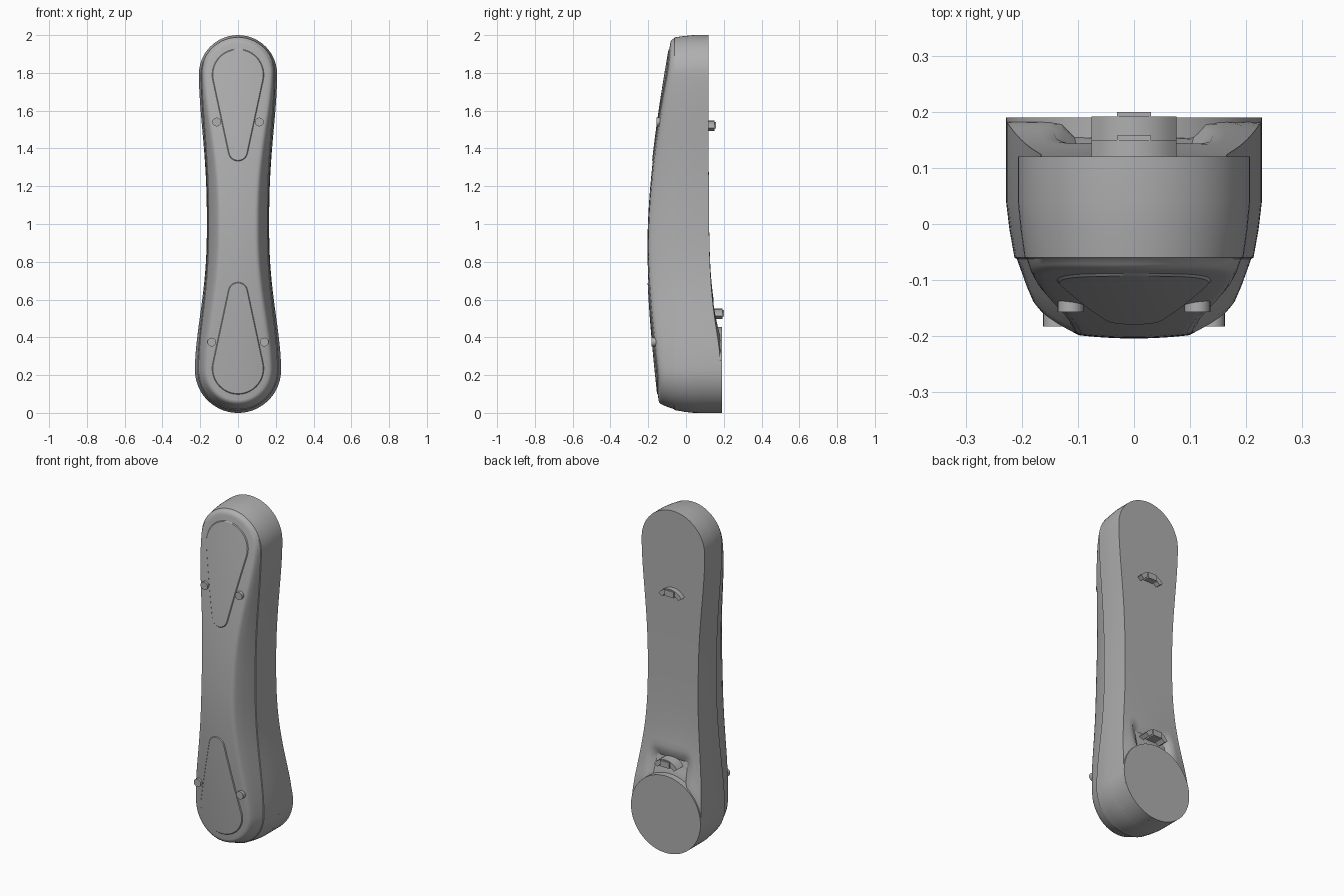
import bpy, bmesh
from math import sin, cos, pi, asin, exp, hypot, radians
from mathutils import Matrix

old = bpy.data.objects.get("Cube")
if old:
    bpy.data.objects.remove(old, do_unlink=True)

grey = bpy.data.materials.new("satin_grey")
grey.use_nodes = True
GREY = (0.43, 0.43, 0.43, 1)
grey.diffuse_color = GREY
grey.node_tree.nodes["Principled BSDF"].inputs["Base Color"].default_value = GREY

R_TOP, R_LOW, WAIST = 0.207, 0.228, 0.165
Z_TOP, Z_LOW, SEAM = 2 - R_TOP, R_LOW, -0.06


def finish(name, bm):
    bmesh.ops.remove_doubles(bm, verts=bm.verts, dist=1e-5)
    bmesh.ops.recalc_face_normals(bm, faces=bm.faces)
    me = bpy.data.meshes.new(name)
    bm.to_mesh(me)
    bm.free()
    me.materials.append(grey)
    ob = bpy.data.objects.new(name, me)
    bpy.context.collection.objects.link(ob)
    bpy.ops.object.select_all(action='DESELECT')
    ob.select_set(True)
    bpy.context.view_layer.objects.active = ob
    bpy.ops.object.shade_smooth_by_angle(angle=radians(32))
    return ob


def loft(name, sections, caps=False):
    """Join equal closed sections into one skin."""
    bm = bmesh.new()
    rows = [[bm.verts.new(p) for p in s] for s in sections]
    n = len(rows[0])
    for a, b in zip(rows, rows[1:]):
        for j in range(n):
            k = (j + 1) % n
            bm.faces.new((a[j], a[k], b[k], b[j]))
    if caps:
        bm.faces.new(rows[0])
        bm.faces.new(rows[-1])
    return finish(name, bm)


def cylinder(name, x, z, r, y0, y1, segs):
    bm = bmesh.new()
    m = Matrix.Translation((x, (y0 + y1) / 2, z)) @ Matrix.Rotation(pi / 2, 4, 'X')
    bmesh.ops.create_cone(bm, cap_ends=True, segments=segs, radius1=r,
                          radius2=r, depth=y1 - y0, matrix=m)
    return finish(name, bm)


def box(name, x0, x1, y0, y1, z0, z1):
    return loft(name, [[(x, y0, z0), (x, y1, z0), (x, y1, z1), (x, y0, z1)]
                       for x in (x0, x1)], caps=True)


def smooth(t):
    t = max(0.0, min(1.0, t))
    return t * t * (3 - 2 * t)


# Surface shapes
def front(x, z):
    d = z - 0.88
    bow = 0.179 * d * d / (1 + 0.664 * d) if d > 0 else 0.16 * d * d / (1 - d)
    return -0.204 + bow + 0.6 * x * x


def back(x, z):
    d = max(0, hypot(x, z - Z_LOW) - R_LOW)
    pocket = smooth((0.59 - z) / 0.05) * smooth((0.14 - abs(x)) / 0.04)
    return 0.12 + 0.063 * exp(-d / 0.165) - 0.028 * pocket


def outline(d_top, d_low, waist, arc=14, side=50):
    """Right half of the waisted outline, from bottom to top."""
    rt, rl = R_TOP - d_top, R_LOW - d_low
    pts = [(rl * cos(a), Z_LOW + rl * sin(a))
           for a in [-pi / 2 + pi / 2 * i / arc for i in range(arc)]]
    for i in range(side + 1):
        z = Z_LOW + (Z_TOP - Z_LOW) * i / side
        r, s = (rt, (z - 1) / (Z_TOP - 1)) if z > 1 else (rl, (1 - z) / (1 - Z_LOW))
        pts.append((waist + (r - waist) * smooth(s ** 1.3), z))
    pts += [(rt * cos(a), Z_TOP + rt * sin(a))
            for a in [pi / 2 * i / arc for i in range(1, arc + 1)]]
    pts[0], pts[-1] = (0, pts[0][1]), (0, pts[-1][1])
    return pts


# Main shell: rings from back edge to front rim
def flat(y):
    return lambda x, z: y


def toward_front(t):
    return lambda x, z: SEAM + t * (front(x, z) - SEAM)


rings = [
    (outline(0, 0, WAIST), back),
    (outline(0, 0, WAIST), flat(0.04)),
    (outline(0.005, 0.006, WAIST - 0.002), flat(-0.01)),
    (outline(0.012, 0.015, WAIST - 0.006), flat(SEAM)),
    (outline(0.016, 0.019, WAIST - 0.010), flat(SEAM - 0.002)),
    (outline(0.022, 0.036, WAIST - 0.032), toward_front(0.6)),
    (outline(0.029, 0.047, WAIST - 0.052), toward_front(0.88)),
    (outline(0.035, 0.055, WAIST - 0.060), toward_front(0.97)),
    (outline(0.045, 0.065, WAIST - 0.070), front),
]
COLS = 20
across = [-1 + 2 * k / COLS for k in range(COLS + 1)]
sections = []
for i in range(len(rings[0][0])):
    bx, bz = rings[0][0][i]
    fx, fz = rings[-1][0][i]
    sec = [(u * bx, back(u * bx, bz), bz) for u in across]
    wall = [(p[i][0], f(*p[i]), p[i][1]) for p, f in rings[1:-1]]
    sec += wall
    sec += [(-u * fx, front(u * fx, fz), fz) for u in across]
    sec += [(-x, y, z) for x, y, z in reversed(wall)]
    sections.append(sec)
loft("arm_shell", sections)

# Round mounting pad on the lower back
cylinder("mounting_pad", 0, Z_LOW, R_LOW, 0.06, 0.19, 80)


# Teardrop cover plates on the front
def teardrop(z_big, z_tip, big, tip, inset):
    s = 1 if z_tip > z_big else -1
    span = abs(z_tip - z_big)
    t = asin((big - tip) / span)
    big, tip = big - inset, tip - inset
    pts = [(big * cos(a), big * sin(a))
           for a in [-pi / 2 + (t + pi / 2) * i / 16 for i in range(17)]]
    end = (tip * cos(t), span + tip * sin(t))
    x0, z0 = pts[-1]
    pts += [(x0 + (end[0] - x0) * i / 12, z0 + (end[1] - z0) * i / 12) for i in range(1, 13)]
    pts += [(tip * cos(a), span + tip * sin(a))
            for a in [t + (pi / 2 - t) * i / 8 for i in range(1, 9)]]
    return [(max(x, 0), z_big + s * z) for x, z in pts]


for name, z_big, z_tip in (("upper_cover", 1.79, 1.385), ("lower_cover", 0.235, 0.64)):
    outer = teardrop(z_big, z_tip, 0.14, 0.055, 0)
    inner = teardrop(z_big, z_tip, 0.14, 0.055, 0.007)
    secs = []
    for (ox, oz), (ix, iz) in zip(outer, inner):
        edge = front(ox, oz) + 0.003
        secs.append([(-ox, edge, oz)]
                    + [(u * ix, front(u * ix, iz) - 0.004, iz) for u in across]
                    + [(ox, edge, oz)])
    loft(name, secs)

# Front pins, mirrored left and right
for side, s in (("left", 1), ("right", -1)):
    cylinder("upper_pin_" + side, s * 0.113, 1.54, 0.023, -0.157, -0.09, 24)
    cylinder("lower_pin_" + side, s * 0.139, 0.375, 0.023, -0.183, -0.11, 24)

# Arched clips with a centre lug on the back
for name, zc, y0, y1 in (("upper_clip", 1.455, 0.10, 0.150), ("lower_clip", 0.46, 0.12, 0.192)):
    secs = []
    for i in range(9):
        a = radians(35 + 110 * i / 8)
        secs.append([(r * cos(a), y, zc + r * sin(a))
                     for r, y in ((0.065, y0), (0.065, y1), (0.092, y1), (0.092, y0))])
    loft(name, secs, caps=True)
    box(name + "_lug", -0.03, 0.03, y0, y1 + 0.008, zc + 0.05, zc + 0.085)
